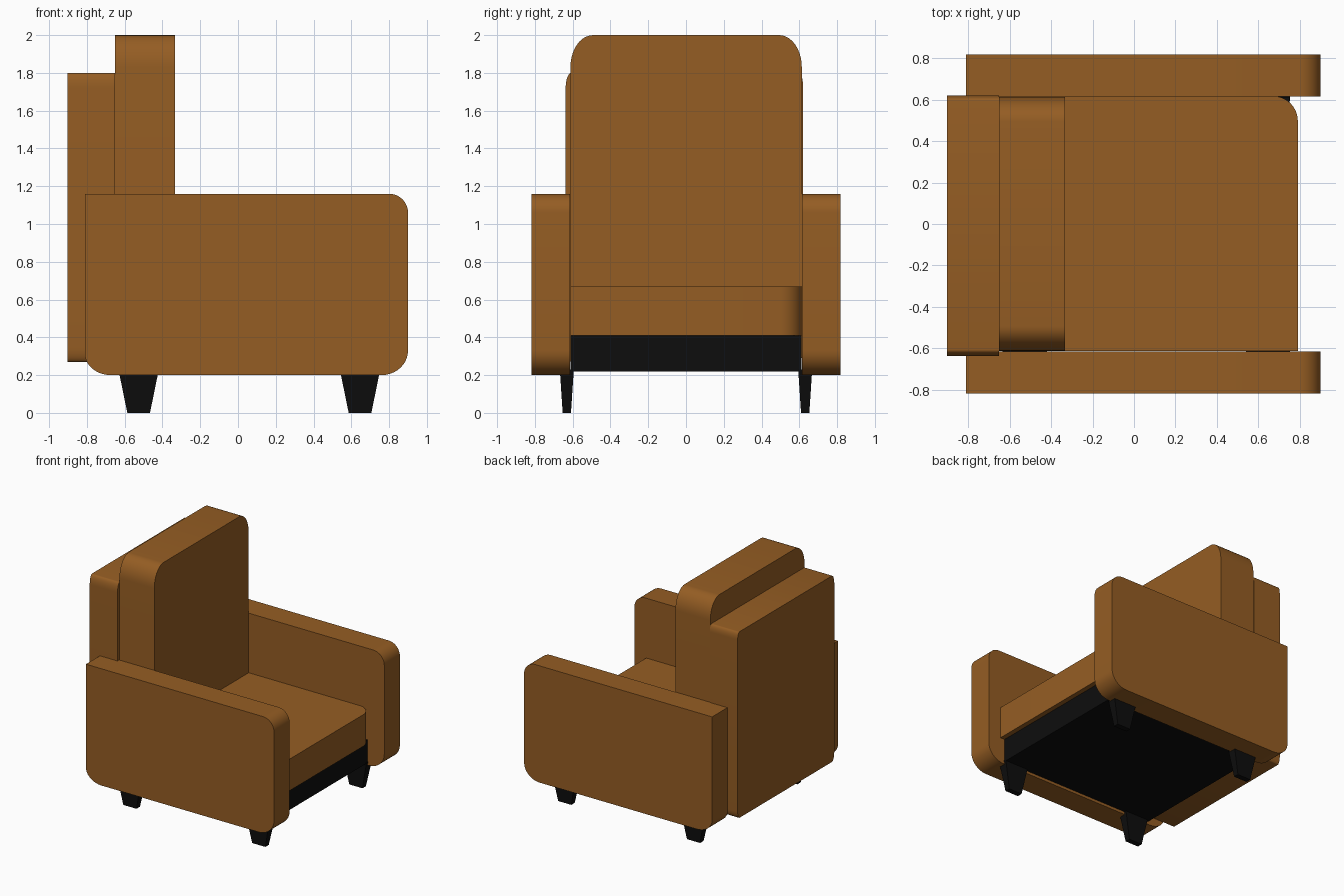
import bpy, bmesh, math

if "Cube" in bpy.data.objects:
    bpy.data.objects.remove(bpy.data.objects["Cube"])


def material(name, rgb):
    m = bpy.data.materials.new(name)
    m.diffuse_color = (*rgb, 1)
    m.use_nodes = True
    m.node_tree.nodes["Principled BSDF"].inputs["Base Color"].default_value = m.diffuse_color
    return m


LEATHER = material("brown leather", (0.30, 0.11, 0.017))
BLACK = material("black wood", (0.004, 0.004, 0.004))


def finish(name, bm, mat):
    bmesh.ops.recalc_face_normals(bm, faces=bm.faces)
    me = bpy.data.meshes.new(name)
    bm.to_mesh(me)
    bm.free()
    me.materials.append(mat)
    ob = bpy.data.objects.new(name, me)
    bpy.context.collection.objects.link(ob)
    bpy.ops.object.select_all(action='DESELECT')
    ob.select_set(True)
    bpy.context.view_layer.objects.active = ob
    bpy.ops.object.shade_smooth_by_angle(angle=math.radians(35))
    return ob


def rounded_rect(u0, u1, v0, v1, radii, n=10):
    """Corner order: low-low, high-low, high-high, low-high; each (ru, rv) or None."""
    pts = []
    corners = [(u0, v0, 1, 1), (u1, v0, -1, 1), (u1, v1, -1, -1), (u0, v1, 1, -1)]
    for k, ((u, v, su, sv), r) in enumerate(zip(corners, radii)):
        if not r:
            pts.append((u, v))
            continue
        for i in range(n + 1):
            a = math.pi * (1 + k / 2) + math.pi / 2 * i / n
            pts.append((u + su * r[0] + r[0] * math.cos(a),
                        v + sv * r[1] + r[1] * math.sin(a)))
    return pts


def slab(name, axis, w0, w1, outline, mat):
    """Extrude a 2D outline along the given axis from w0 to w1."""
    place = {'x': lambda u, v, w: (w, u, v),
             'y': lambda u, v, w: (u, w, v),
             'z': lambda u, v, w: (u, v, w)}[axis]
    bm = bmesh.new()
    a, b = ([bm.verts.new(place(u, v, w)) for u, v in outline] for w in (w0, w1))
    bm.faces.new(a)
    bm.faces.new(b[::-1])
    for i in range(len(a)):
        j = (i + 1) % len(a)
        bm.faces.new((a[i], a[j], b[j], b[i]))
    return finish(name, bm, mat)


def leg(name, x, y):
    """Tapered block leg."""
    bm = bmesh.new()
    bmesh.ops.create_cube(bm, size=1)
    for v in bm.verts:
        top = v.co.z > 0
        hx, hy = (0.107, 0.037) if top else (0.06, 0.022)
        v.co = (x + math.copysign(hx, v.co.x), y + math.copysign(hy, v.co.y),
                0.23 if top else 0)
    finish(name, bm, BLACK)


# Arms and legs on both sides
arm = rounded_rect(-0.81, 0.90, 0.20, 1.16, [(0.14, 0.11), (0.14, 0.13), (0.10, 0.10), None])
for side, s in (("left", 1), ("right", -1)):
    slab(side + "_arm", 'y', s * 0.615, s * 0.818, arm, LEATHER)
    leg(side + "_front_leg", 0.646, s * 0.631)
    leg(side + "_back_leg", -0.526, s * 0.631)

# Seat cushion, rounded at one front corner
seat = rounded_rect(-0.65, 0.79, -0.612, 0.617, [None, None, (0.12, 0.12), None])
slab("seat_cushion", 'z', 0.41, 0.67, seat, LEATHER)

# Dark base under the seat
base = rounded_rect(-0.65, 0.75, -0.612, 0.612, [None] * 4)
slab("base", 'z', 0.22, 0.41, base, BLACK)

# Back cushion with rounded top
cushion = rounded_rect(-0.612, 0.613, 0.66, 2.0, [None, None, (0.12, 0.17), (0.12, 0.17)])
slab("back_cushion", 'x', -0.65, -0.333, cushion, LEATHER)

# Back frame panel
panel = rounded_rect(-0.637, 0.619, 0.27, 1.80,
                     [(0.03, 0.08), (0.025, 0.06), (0.025, 0.06), (0.03, 0.08)])
slab("back_frame", 'x', -0.903, -0.65, panel, LEATHER)
